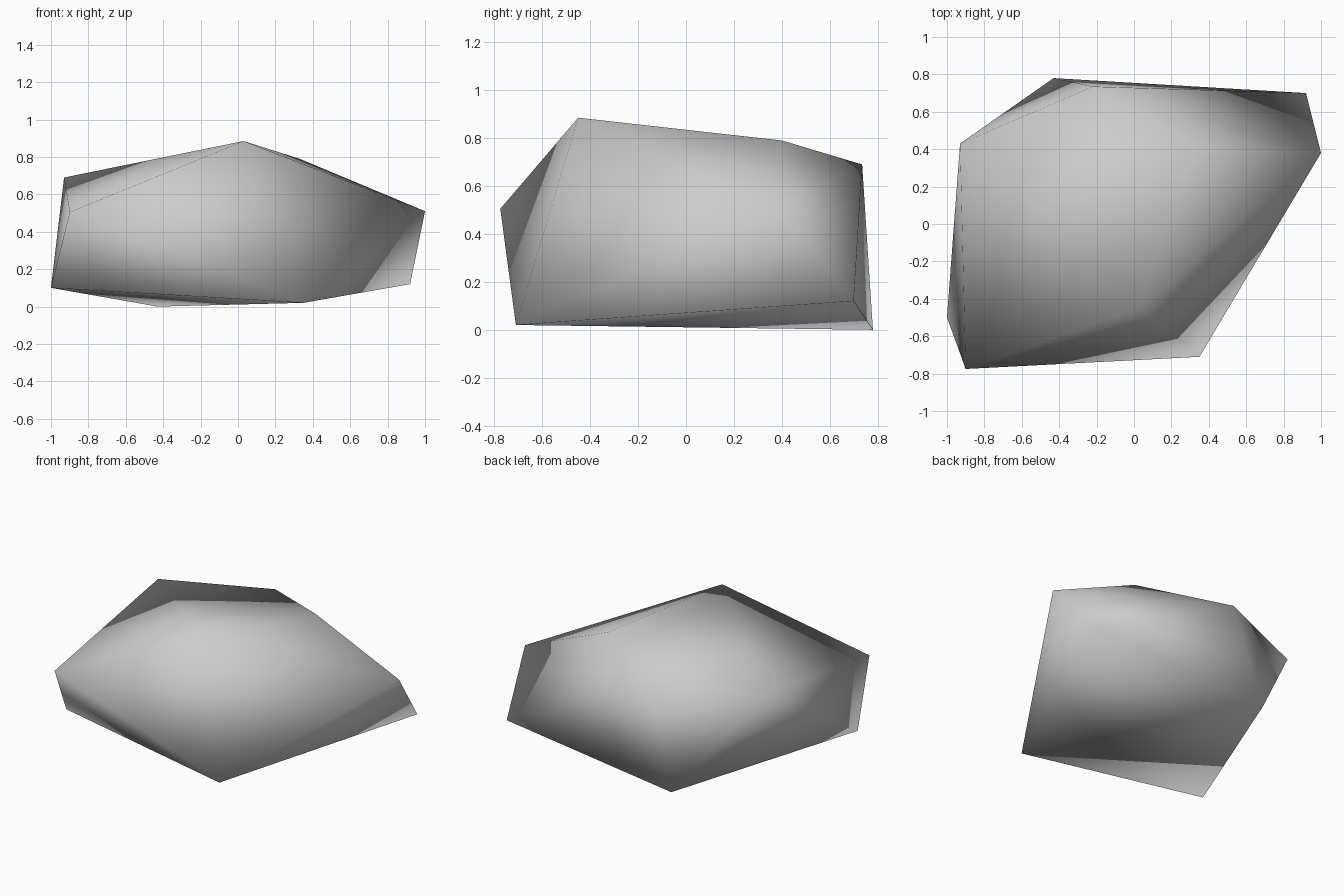
import bpy
import bmesh

cube = bpy.data.objects.get("Cube")
if cube:
    bpy.data.objects.remove(cube, do_unlink=True)

# Stone colour
stone = bpy.data.materials.new("stone grey")
stone.use_nodes = True
colour = (0.6, 0.6, 0.6, 1)
stone.diffuse_color = colour
stone.node_tree.nodes["Principled BSDF"].inputs["Base Color"].default_value = colour

# Corners of the boulder: low ring, side points, then crown
low = [(-0.43, 0.78, 0), (0.92, 0.70, 0.12), (0.35, -0.71, 0.02), (-1, -0.5, 0.10)]
sides = [(1, 0.38, 0.51), (-0.9, -0.775, 0.505)]
crown = [(-0.93, 0.43, 0.69), (-0.22, 0.735, 0.69), (0.33, 0.4, 0.79), (0.03, -0.45, 0.885)]

# Boulder: convex skin around the corners, softly shaded
bm = bmesh.new()
for corner in low + sides + crown:
    bm.verts.new(corner)
bmesh.ops.convex_hull(bm, input=bm.verts[:])
bmesh.ops.recalc_face_normals(bm, faces=bm.faces[:])
for face in bm.faces:
    face.smooth = True

mesh = bpy.data.meshes.new("boulder")
bm.to_mesh(mesh)
bm.free()
mesh.materials.append(stone)
boulder = bpy.data.objects.new("boulder", mesh)
bpy.context.collection.objects.link(boulder)
